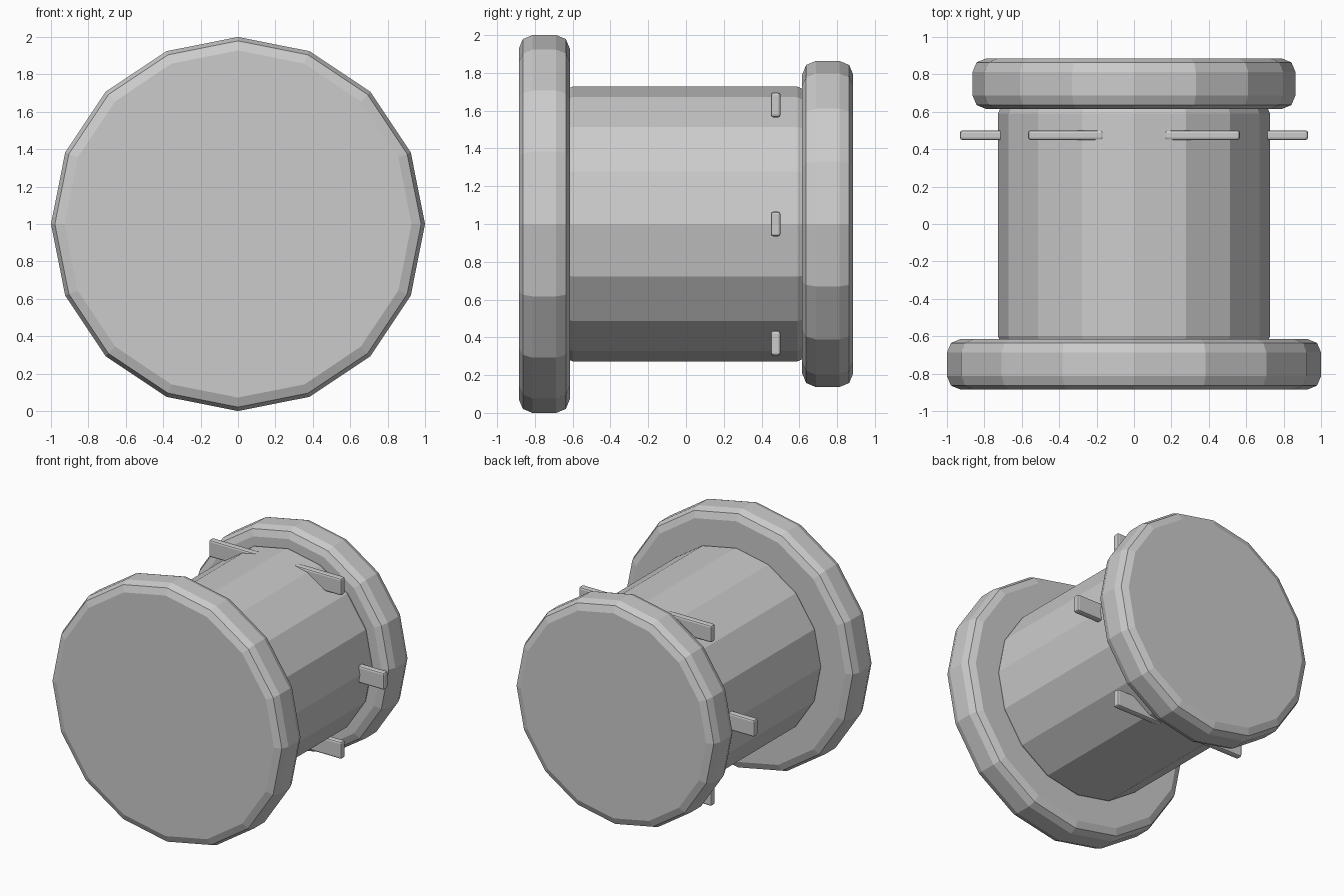
import bpy
import bmesh
import math
from mathutils import Matrix

if "Cube" in bpy.data.objects:
    bpy.data.objects.remove(bpy.data.objects["Cube"])

CENTRE_Z = 1.0


def finish(bm, name):
    bmesh.ops.recalc_face_normals(bm, faces=bm.faces[:])
    mesh = bpy.data.meshes.new(name)
    bm.to_mesh(mesh)
    bm.free()
    obj = bpy.data.objects.new(name, mesh)
    bpy.context.collection.objects.link(obj)
    return obj


def disc(name, radius, y0, y1, bevel):
    """16-sided drum lying along y, with both rims rounded in two steps."""
    k = bevel * (1 - math.sqrt(0.5))
    half = [(y0, radius - bevel), (y0 + k, radius - k), (y0 + bevel, radius)]
    profile = half + [(y0 + y1 - y, r) for y, r in reversed(half)]
    bm = bmesh.new()
    rings = []
    for y, r in profile:
        rings.append([bm.verts.new((r * math.sin(i * math.tau / 16), y,
                                    CENTRE_Z + r * math.cos(i * math.tau / 16)))
                      for i in range(16)])
    for a, b in zip(rings, rings[1:]):
        for i in range(16):
            j = (i + 1) % 16
            bm.faces.new((a[i], a[j], b[j], b[i]))
    bm.faces.new(rings[0])
    bm.faces.new(rings[-1])
    return finish(bm, name)


def peg(name, x, y, z, size):
    bm = bmesh.new()
    bmesh.ops.create_cube(bm, size=1, matrix=Matrix.Translation((x, y, z))
                          @ Matrix.Diagonal((*size, 1)))
    bmesh.ops.bevel(bm, geom=bm.edges[:], offset=0.014, segments=2,
                    profile=0.5, affect='EDGES')
    return finish(bm, name)


# Large front flange, drum and smaller rear flange
disc("front_flange", 1.0, -0.885, -0.615, 0.072)
disc("drum", 0.727, -0.67, 0.66, 0.07)
disc("rear_flange", 0.863, 0.615, 0.885, 0.072)

# Six level pegs in a ring near the rear flange
for n in range(6):
    a = n * math.pi / 3
    peg(f"peg_{n + 1}", 0.728 * math.cos(a), 0.475,
        CENTRE_Z + 0.728 * math.sin(a), (0.405, 0.052, 0.132))
